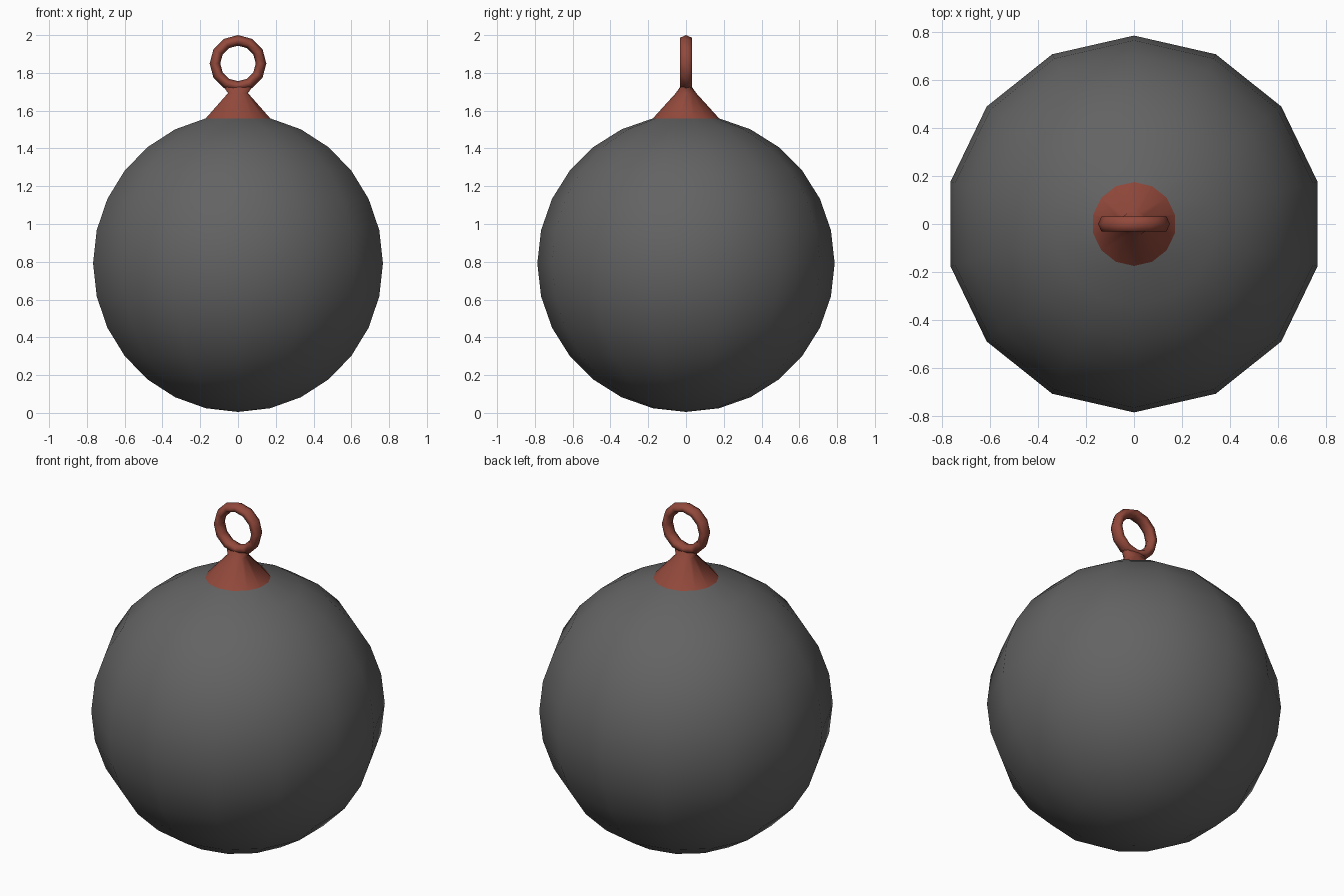
import bpy, bmesh, math

if "Cube" in bpy.data.objects:
    bpy.data.objects.remove(bpy.data.objects["Cube"])

SIDES = 14


def material(name, rgb):
    m = bpy.data.materials.new(name)
    m.diffuse_color = (*rgb, 1)
    m.use_nodes = True
    m.node_tree.nodes["Principled BSDF"].inputs["Base Color"].default_value = m.diffuse_color
    return m


def loft(name, rings, mat, cap_bottom=None):
    """Skin a stack of (rx, ry, z) rings; optionally close to a pole below."""
    bm = bmesh.new()
    loops = []
    for rx, ry, z in rings:
        loops.append([bm.verts.new((rx * math.sin(2 * math.pi * i / SIDES),
                                    -ry * math.cos(2 * math.pi * i / SIDES), z))
                      for i in range(SIDES)])
    for a, b in zip(loops, loops[1:]):
        for i in range(SIDES):
            j = (i + 1) % SIDES
            bm.faces.new((a[i], a[j], b[j], b[i]))
    if cap_bottom is not None:
        pole = bm.verts.new((0, 0, cap_bottom))
        for i in range(SIDES):
            bm.faces.new((pole, loops[0][(i + 1) % SIDES], loops[0][i]))
    bm.normal_update()
    for f in bm.faces:
        f.smooth = True
    me = bpy.data.meshes.new(name)
    bm.to_mesh(me)
    bm.free()
    me.materials.append(mat)
    ob = bpy.data.objects.new(name, me)
    bpy.context.collection.objects.link(ob)
    return ob


grey = material("dark grey", (0.125, 0.125, 0.125))
red = material("rust red", (0.29, 0.066, 0.044))

# Ball: 14 rings, open at the top ring where the cap begins
R, CZ = 0.787, 0.792
ball_rings = []
for k in range(1, 14):
    a = math.pi * k / 14
    ball_rings.append((R * math.sin(a), R * math.sin(a), CZ - R * math.cos(a)))
loft("ball", ball_rings, grey, cap_bottom=CZ - R)

# Conical cap rising from the last ball ring, flaring into the ring
loft("hanger_cap", [ball_rings[-1], (0.054, 0.054, 1.693), (0.09, 0.02, 1.742)], red)

# Hanging ring, upright in the xz plane
bpy.ops.mesh.primitive_torus_add(major_segments=12, minor_segments=6,
                                 major_radius=0.122, minor_radius=0.028,
                                 location=(0, 0, 1.85),
                                 rotation=(math.pi / 2, 0, 0))
ring = bpy.context.object
ring.name = "hanging_ring"
ring.scale = (1, 1, 1.3)
ring.data.materials.append(red)
bpy.ops.object.shade_smooth()
